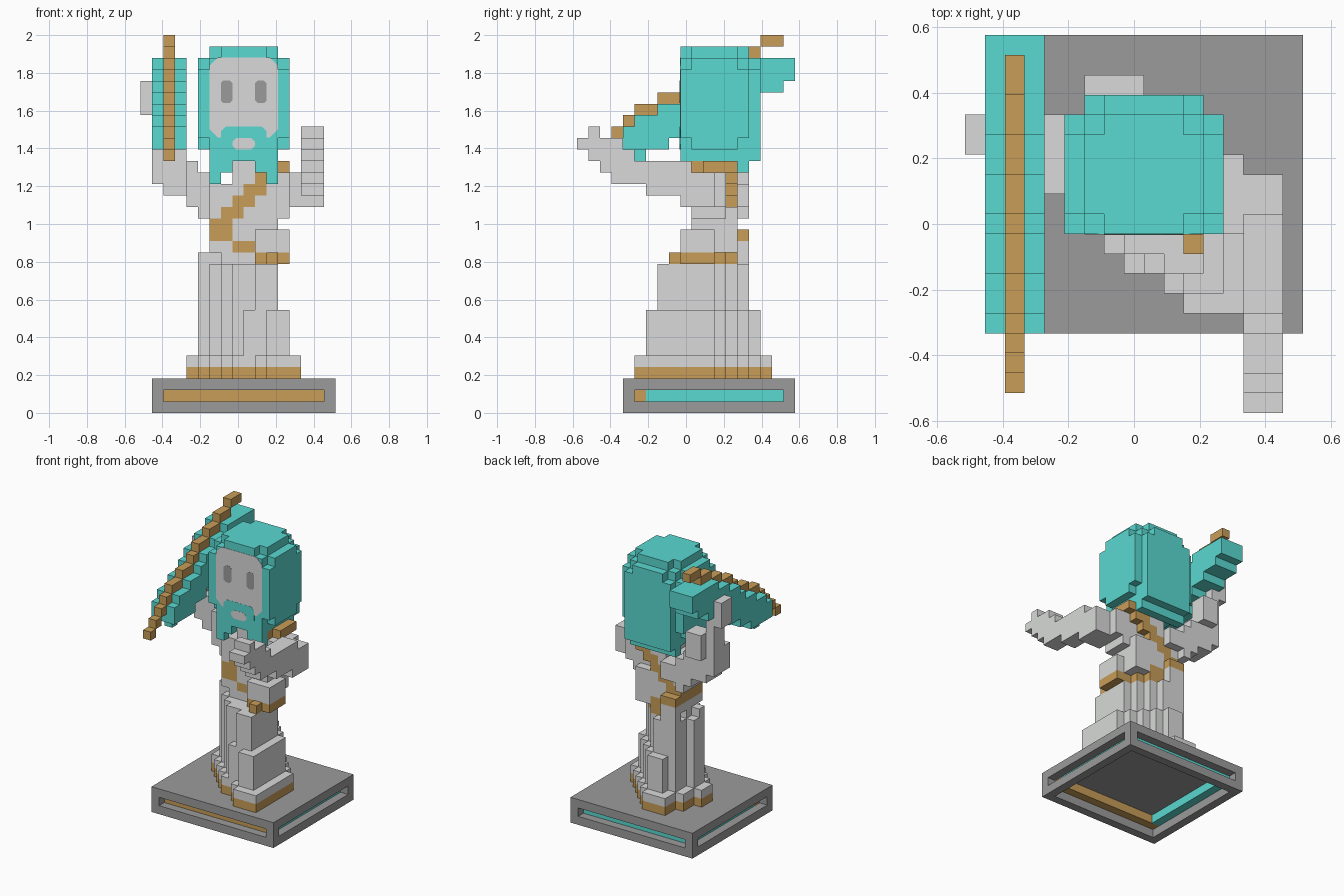
import bpy
import bmesh
from mathutils import Vector

cube = bpy.data.objects.get("Cube")
if cube:
    bpy.data.objects.remove(cube, do_unlink=True)

UNIT = 2 / 33
ORIGIN = Vector((8.5, 9.5, 0))


def material(name, color):
    mat = bpy.data.materials.new(name)
    mat.use_nodes = True
    mat.diffuse_color = (*color, 1)
    mat.node_tree.nodes["Principled BSDF"].inputs["Base Color"].default_value = (*color, 1)
    return mat


MATERIALS = {
    "pale": material("pale grey", (.69, .7, .69)),
    "dark": material("dark grey", (.33, .33, .33)),
    "teal": material("teal", (.103, .69, .635)),
    "tan": material("tan", (.58, .34, .098)),
}
COLORS = list(MATERIALS)
cells = {}  # grid cell -> (part, colour)


def fill(part, color, xs, ys, zs):
    """Fill a block of cells; color may be a rule taking the cell."""
    for x in range(*xs):
        for y in range(*ys):
            for z in range(*zs):
                c = color(x, y, z) if callable(color) else color
                cells[x, y, z] = (part, c)


def erase(xs, ys, zs):
    for x in range(*xs):
        for y in range(*ys):
            for z in range(*zs):
                cells.pop((x, y, z), None)


def slanted_oval(part, color, xs, ys, zs):
    """Fill an oval footprint that leans to the front left corner."""
    cx, cy = sum(xs) / 2, sum(ys) / 2
    hx, hy = xs[1] - cx, ys[1] - cy
    for y in range(*ys):
        v = (y + .5 - cy) / hy
        middle = cx - v * hx * (.75 if v < 0 else .3)
        half = hx * (1 - abs(v)) ** .6
        for x in range(*xs):
            if abs(x + .5 - middle) <= half:
                fill(part, color, (x, x + 1), (y, y + 1), zs)


def robe_color(x, y, z):
    # slanted belt and shoulder sash
    belt = (z == 13 and (x >= 10 or y == 13)) or (z == 14 and 8 <= x < 10) or (z == 15 and x < 8)
    sash = 16 <= z < 22 and z - 10 <= x < z - 8
    return "tan" if belt or sash else "pale"


# Plinth: open frame with an inset coloured band
fill("plinth", "dark", (1, 17), (4, 19), (0, 3))
erase((2, 16), (5, 18), (0, 2))
erase((2, 16), (4, 19), (1, 2))
erase((1, 17), (5, 18), (1, 2))
fill("plinth_band", "teal", (2, 16), (5, 18), (1, 2))
fill("plinth_band", "tan", (2, 16), (5, 6), (1, 2))
erase((3, 15), (6, 17), (1, 2))

# Robe, from the hem up to the shoulders
slanted_oval("robe", "tan", (4, 14), (5, 17), (3, 4))
slanted_oval("robe", "pale", (4, 14), (5, 17), (4, 5))
slanted_oval("robe", "pale", (5, 13), (6, 16), (5, 9))
slanted_oval("robe", "pale", (5, 12), (7, 15), (9, 13))
fill("robe", robe_color, (6, 8), (14, 15), (9, 16))
slanted_oval("robe", robe_color, (5, 13), (9, 14), (13, 14))
fill("robe", robe_color, (11, 12), (8, 9), (13, 14))
slanted_oval("robe", robe_color, (6, 13), (9, 14), (14, 16))
fill("robe", robe_color, (6, 12), (10, 14), (14, 20))
fill("robe", robe_color, (8, 12), (10, 14), (20, 22))
for z in (18, 19):  # the back sash stands proud of the shoulder
    erase((z - 8, 12), (13, 14), (z, z + 1))

# Left arm reaching forward with an open hand
fill("left_arm", "pale", (12, 13), (10, 13), (17, 21))
fill("left_arm", "pale", (13, 14), (10, 13), (18, 21))
fill("left_arm", "pale", (13, 16), (9, 12), (18, 21))
for y, low, high in ((6, 19, 22), (3, 20, 22)):
    fill("left_arm", "pale", (14, 16), (y, y + 4), (low, high))
fill("left_hand", "pale", (14, 16), (2, 5), (21, 23))
fill("left_hand", "pale", (14, 16), (1, 4), (22, 24))
fill("left_hand", "pale", (14, 16), (0, 3), (23, 24))
fill("left_hand", "pale", (14, 16), (1, 2), (24, 25))
fill("shoulder_strap", "tan", (12, 13), (11, 14), (21, 22))

# Stepped weapon: tan spine over a wider teal blade
spine = [22, 23, 24, 25, 26, 26, 27, 27, 28, 29, 29, 30, 30, 31, 31, 32, 32]
for y, z in enumerate(spine, 1):
    fill("weapon_spine", "tan", (2, 3), (y, y + 1), (z, z + 1))
    if y >= 4:
        fill("weapon_blade", "teal", (1, 4), (y, y + 1),
             (23 + max(0, (y - 6) // 2), min(z, 31)))
fill("weapon_blade", "teal", (1, 4), (18, 19), (29, 31))
fill("weapon_blade", "teal", (2, 3), (5, 6), (22, 23))

# Right arm rising in steps beside the weapon, gripping it
for x, low in ((5, 17), (4, 18), (3, 19), (2, 19)):
    fill("right_arm", "pale", (x, x + 1), (11 if x > 3 else 12, 15), (low, low + 4))
fill("right_arm", "pale", (6, 8), (14, 15), (18, 20))
fill("right_arm", "pale", (1, 2), (12, 15), (20, 23))
fill("right_arm", "pale", (2, 4), (14, 16), (22, 25))
fill("right_arm", "pale", (1, 2), (13, 15), (23, 29))
fill("right_hand", "pale", (0, 1), (13, 15), (26, 29))

# Hooded head with notched corners, beard in front and hair behind
fill("head", "teal", (5, 13), (9, 15), (23, 31))
for x in (5, 12):
    for y in (9, 14):
        for z in (23, 30):
            erase((x, x + 1), (y, y + 1), (z, z + 1))
fill("head", "teal", (6, 12), (9, 16), (22, 30))
fill("head", "teal", (7, 11), (15, 16), (30, 31))
fill("head", "teal", (6, 12), (10, 14), (31, 32))
fill("head", "teal", (7, 11), (9, 15), (31, 32))
fill("hair", "teal", (6, 12), (14, 15), (21, 22))
fill("beard", "teal", (6, 8), (9, 10), (21, 22))
fill("beard", "teal", (6, 7), (9, 10), (20, 22))
fill("beard", "teal", (10, 12), (9, 10), (21, 22))
fill("beard", "teal", (11, 12), (9, 10), (20, 22))


def make_object(name, bm):
    mesh = bpy.data.meshes.new(name)
    bm.to_mesh(mesh)
    bm.free()
    for mat in MATERIALS.values():
        mesh.materials.append(mat)
    obj = bpy.data.objects.new(name, mesh)
    bpy.context.collection.objects.link(obj)


def build_part(part):
    """Skin the outer faces of a part's cells and merge the flat areas."""
    bm = bmesh.new()
    verts = {}

    def vert(p):
        key = tuple(round(c) for c in p)
        if key not in verts:
            verts[key] = bm.verts.new((Vector(key) - ORIGIN) * UNIT)
        return verts[key]

    for cell, (owner, color) in cells.items():
        if owner != part:
            continue
        centre = Vector(cell) + Vector((.5, .5, .5))
        for axis in range(3):
            for sign in (-1, 1):
                n, a, b = Vector(), Vector(), Vector()
                n[axis] = sign
                a[(axis + 1) % 3] = .5
                b[(axis + 2) % 3] = .5 * sign
                if tuple(int(c) for c in Vector(cell) + n) in cells:
                    continue
                m = centre + n / 2
                face = bm.faces.new([vert(p) for p in (m - a - b, m + a - b, m + a + b, m - a + b)])
                face.material_index = COLORS.index(color)
    bmesh.ops.dissolve_limit(bm, angle_limit=.01, verts=bm.verts[:],
                             edges=bm.edges[:], delimit={"MATERIAL"})
    make_object(part, bm)


for part in dict.fromkeys(owner for owner, _ in cells.values()):
    build_part(part)


def plate(name, color, x, z, width, height, cut, depth):
    """Thin plate with clipped corners on the front of the head."""
    bm = bmesh.new()
    front = (9 - ORIGIN.y) * UNIT
    w, h = width / 2, height / 2
    corners = ((w - cut, -h), (w, cut - h), (w, h - cut), (w - cut, h),
               (cut - w, h), (-w, h - cut), (-w, cut - h), (cut - w, -h))
    face = bm.faces.new([bm.verts.new((x + a, front - depth, z + b)) for a, b in corners])
    side = bmesh.ops.extrude_face_region(bm, geom=[face], use_keep_orig=True)
    moved = [v for v in side["geom"] if isinstance(v, bmesh.types.BMVert)]
    bmesh.ops.translate(bm, verts=moved, vec=(0, depth, 0))
    bmesh.ops.recalc_face_normals(bm, faces=bm.faces[:])
    for f in bm.faces:
        f.material_index = COLORS.index(color)
    make_object(name, bm)


# Face details
middle = UNIT / 2
plate("face", "pale", middle, 1.67, 6 * UNIT, .425, .045, .002)
plate("moustache", "teal", middle, 1.455, 4 * UNIT, .12, .025, .003)
plate("mouth", "pale", middle, 1.425, 2 * UNIT, .06, .02, .004)
for side, name in ((-1, "right_eye"), (1, "left_eye")):
    plate(name, "dark", middle + side * 1.5 * UNIT, 1.7, UNIT, 2 * UNIT, .015, .003)
